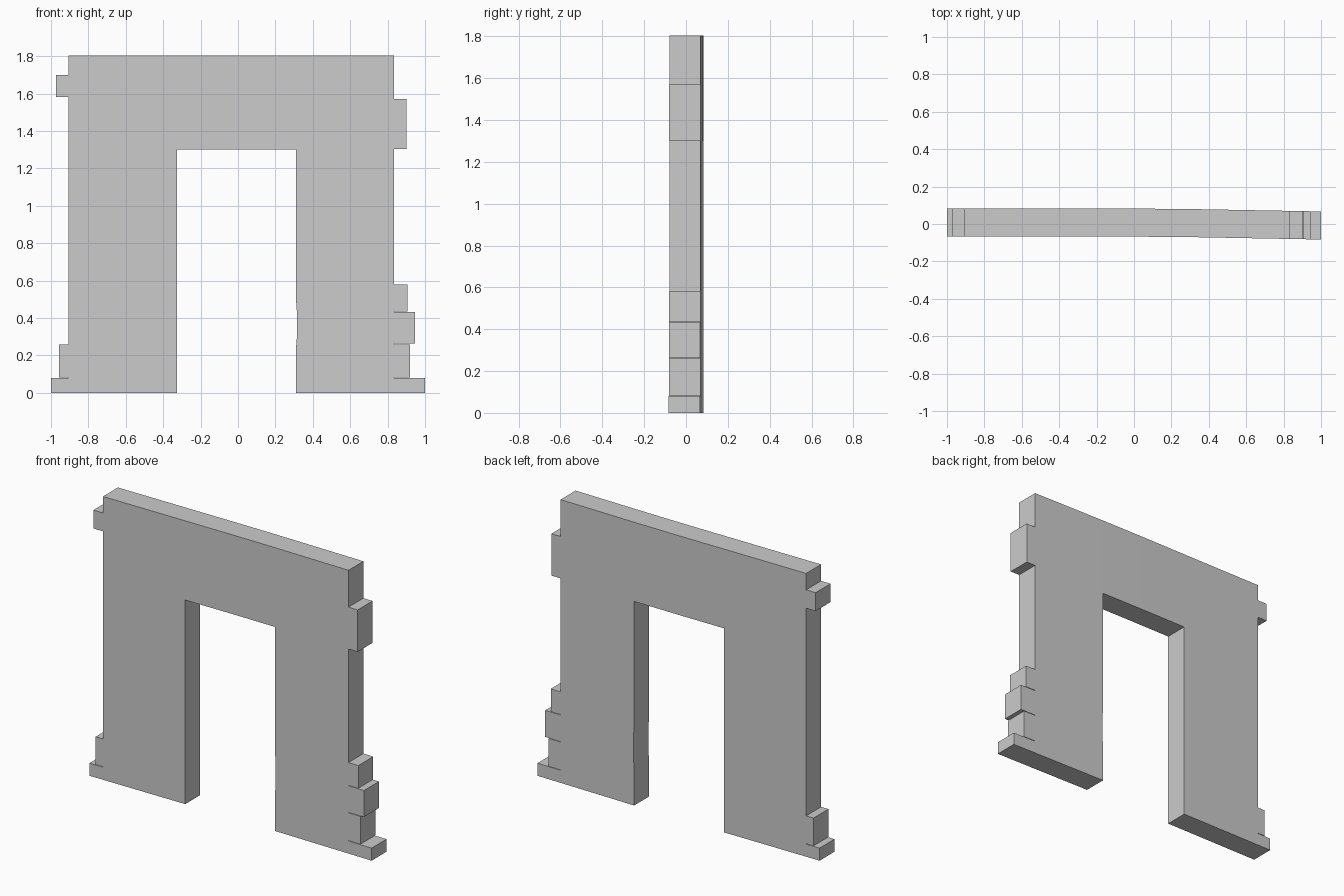
import bpy, bmesh

if "Cube" in bpy.data.objects:
    bpy.data.objects.remove(bpy.data.objects["Cube"])

TOP, HALF, GAP = 1.805, 0.075, 0.003
LEFT, RIGHT = -0.905, 0.835          # plain wall ends

# Stones jutting from each end: (bottom, top, outer x)
LEFT_STONES = [(0, 0.08, -1.0), (0.08, 0.26, -0.957), (1.58, 1.70, -0.972)]
RIGHT_STONES = [(0, 0.08, 1.0), (0.08, 0.26, 0.92), (0.26, 0.432, 0.945),
                (0.432, 0.58, 0.905), (1.30, 1.57, 0.90)]


def toothed_edge(edge, stones):
    """Outline of one wall end, bottom to top, with thin joints between stones."""
    pts = []
    for z0, z1, x in stones:
        low = z0 + GAP if z0 else 0
        if z0:
            pts.append((edge, low))
        pts += [(x, low), (x, z1), (edge, z1)]
    return pts + [(edge, TOP)]


def sway(x):
    """Slight bend of the wall line in plan."""
    bend = [(-1, 0.008), (0, 0.0075), (0.3, 0.005), (0.835, -0.005), (1, -0.008)]
    for (xa, ya), (xb, yb) in zip(bend, bend[1:]):
        if x <= xb:
            return ya + (yb - ya) * (x - xa) / (xb - xa)
    return bend[-1][1]


# Doorway, left jamb down to the slightly worn right jamb
doorway = [(-0.325, 0), (-0.325, 1.30), (0.31, 1.30), (0.31, 0.50),
           (0.315, 0.43), (0.315, 0.30), (0.31, 0.24), (0.31, 0)]
outline = (doorway + toothed_edge(RIGHT, RIGHT_STONES)
           + toothed_edge(LEFT, LEFT_STONES)[::-1])

# Extrude the outline through the wall thickness
bm = bmesh.new()
face = bm.faces.new([bm.verts.new((x, -HALF, z)) for x, z in outline])
ext = bmesh.ops.extrude_face_region(bm, geom=[face])
bmesh.ops.translate(bm, vec=(0, 2 * HALF, 0),
                    verts=[v for v in ext["geom"] if isinstance(v, bmesh.types.BMVert)])

# Cut into sections so the wall can bend
for x in (-0.6, -0.325, 0, 0.31, 0.6, RIGHT - 0.001):
    bmesh.ops.bisect_plane(bm, geom=bm.verts[:] + bm.edges[:] + bm.faces[:],
                           plane_co=(x, 0, 0), plane_no=(1, 0, 0), dist=1e-5)
bmesh.ops.triangulate(bm, faces=[f for f in bm.faces if len(f.verts) > 4])
for v in bm.verts:
    v.co.y += sway(v.co.x)
bmesh.ops.recalc_face_normals(bm, faces=bm.faces[:])

mesh = bpy.data.meshes.new("doorway_wall")
bm.to_mesh(mesh)
bm.free()
wall = bpy.data.objects.new("doorway_wall", mesh)
bpy.context.collection.objects.link(wall)
